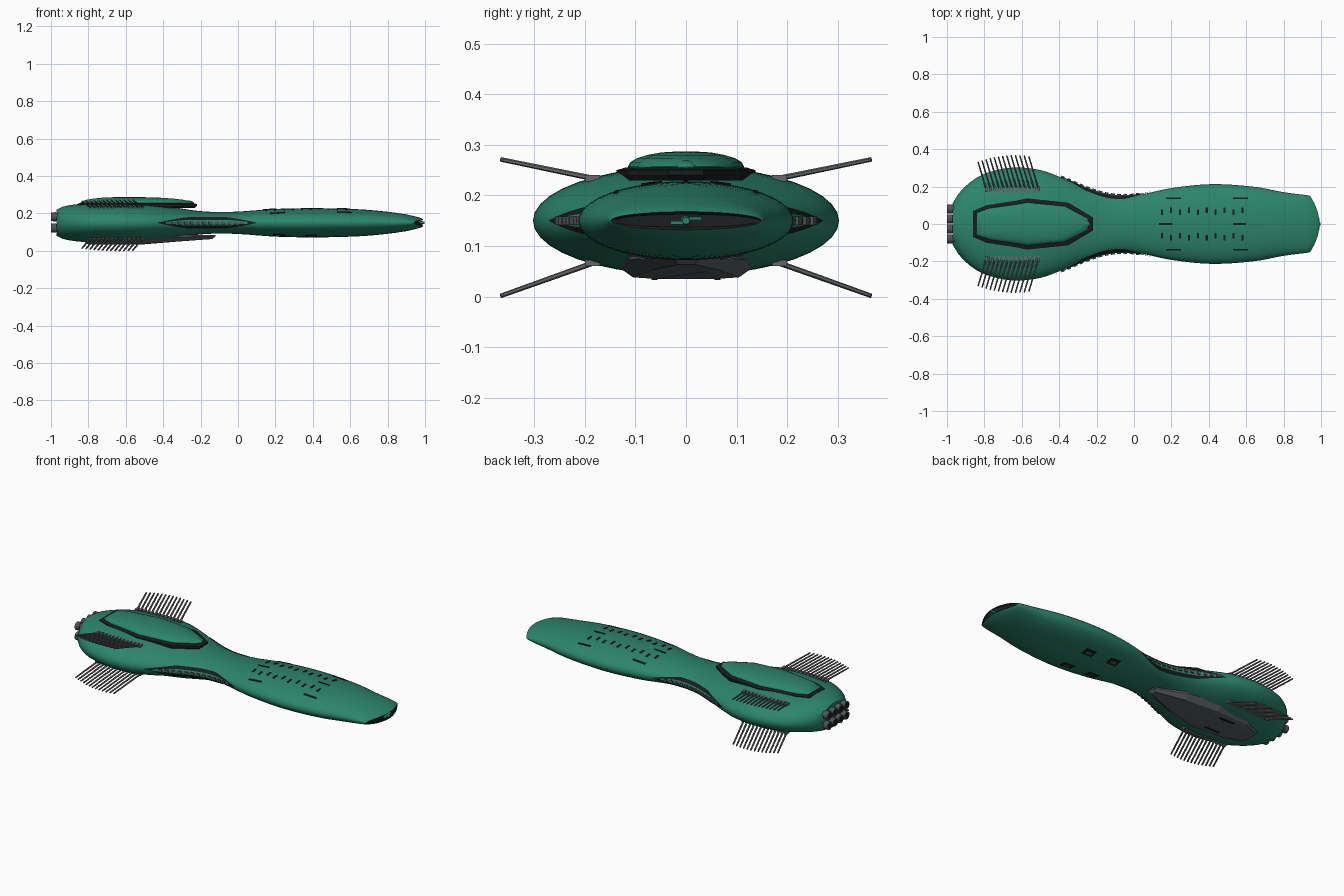
import bpy, bmesh, math
from mathutils import Vector, Matrix

cube = bpy.data.objects.get("Cube")
if cube:
    bpy.data.objects.remove(cube, do_unlink=True)

def material(name, rgb):
    m = bpy.data.materials.new(name)
    m.use_nodes = True
    m.diffuse_color = (*rgb, 1)
    bsdf = m.node_tree.nodes["Principled BSDF"]
    bsdf.inputs["Base Color"].default_value = (*rgb, 1)
    bsdf.inputs["Roughness"].default_value = 0.6
    return m

GREEN = material("hull green", (0.025, 0.235, 0.146))
BLACK = material("trim black", (0.01, 0.012, 0.0125))
GREY = material("metal grey", (0.13, 0.14, 0.145))
DARK = material("keel grey", (0.115, 0.121, 0.138))
ENGINE = material("engine grey", (0.08, 0.087, 0.092))

def finish(name, bm, *mats, angle=None, normals=True):
    if normals:
        bmesh.ops.recalc_face_normals(bm, faces=bm.faces)
    me = bpy.data.meshes.new(name)
    bm.to_mesh(me)
    bm.free()
    ob = bpy.data.objects.new(name, me)
    bpy.context.collection.objects.link(ob)
    for m in mats:
        me.materials.append(m)
    if angle:
        bpy.ops.object.select_all(action='DESELECT')
        ob.select_set(True)
        bpy.context.view_layer.objects.active = ob
        bpy.ops.object.shade_smooth_by_angle(angle=math.radians(angle))

def loft(bm, rings):
    """Bridge closed rings of points and cap both ends."""
    loops = [[bm.verts.new(p) for p in r] for r in rings]
    n = len(loops[0])
    for a, b in zip(loops, loops[1:]):
        for i in range(n):
            bm.faces.new((a[i], a[(i + 1) % n], b[(i + 1) % n], b[i]))
    bm.faces.new(loops[0])
    return bm.faces.new(loops[-1])

def box(bm, centre, size, turn=0):
    mat = Matrix.Translation(centre) @ Matrix.Rotation(turn, 4, 'Z') @ Matrix.Diagonal((*size, 1))
    bmesh.ops.create_cube(bm, size=1, matrix=mat)

def rod(bm, a, b, r1, r2, sides=6):
    a, b = Vector(a), Vector(b)
    d = b - a
    mat = Matrix.Translation((a + b) / 2) @ d.to_track_quat('Z', 'Y').to_matrix().to_4x4()
    bmesh.ops.create_cone(bm, cap_ends=True, segments=sides, radius1=r1, radius2=r2,
                          depth=d.length, matrix=mat)

# Hull stations: x, half width, half height
MID = 0.15
STATIONS = [(-.97, .11, .07), (-.94, .16, .085), (-.88, .22, .097), (-.8, .268, .104),
            (-.65, .302, .108), (-.5, .288, .104), (-.38, .245, .09), (-.25, .19, .068),
            (-.13, .155, .058), (0, .152, .06), (.2, .192, .074), (.42, .213, .078),
            (.65, .198, .072), (.8, .17, .059), (.9, .157, .045)]

def hull(x):
    """Half width and half height of the hull at x, smoothly interpolated."""
    s = STATIONS
    x = min(max(x, s[0][0]), s[-1][0])
    i = max(k for k in range(len(s) - 1) if s[k][0] <= x)
    a, b = s[i], s[i + 1]
    p, q = s[max(i - 1, 0)], s[min(i + 2, len(s) - 1)]
    d = b[0] - a[0]
    t = (x - a[0]) / d
    out = []
    for c in (1, 2):
        m0 = (b[c] - p[c]) / (b[0] - p[0]) * d
        m1 = (q[c] - a[c]) / (q[0] - a[0]) * d
        out.append((2*t**3 - 3*t*t + 1) * a[c] + (t**3 - 2*t*t + t) * m0
                   + (3*t*t - 2*t**3) * b[c] + (t**3 - t*t) * m1)
    return out

def skin_z(x, y):
    w, h = hull(x)
    return h * math.sqrt(max(0, 1 - (y / w) ** 2))

def skin_y(x, z):
    w, h = hull(x)
    return w * math.sqrt(max(0, 1 - (z / h) ** 2))

def oval(x, w, h, bow=0, n=40):
    """Oval ring whose middle bulges forward by bow."""
    angles = [2 * math.pi * k / n for k in range(n)]
    return [(x + bow * math.sin(a) ** 2, w * math.cos(a), MID + h * math.sin(a)) for a in angles]

# Hull with a bowed nose ending in a dark slit
bm = bmesh.new()
rings = [oval(-.97 + 1.87 * k / 60, *hull(-.97 + 1.87 * k / 60)) for k in range(61)]
rings.append(oval(.922, .155, .035, .022))
rings.append(oval(.937, .152, .026, .04))
rings.append(oval(.942, .149, .018, .049))
rings.append(oval(.94, .142, .013, .046))
slit = loft(bm, rings)
for edge in slit.edges:
    for f in edge.link_faces:
        f.material_index = 1
finish("hull", bm, GREEN, BLACK, angle=40)

# Nose sensor inside the slit
bm = bmesh.new()
rod(bm, (.96, 0, MID), (.997, 0, MID), .011, .007, 12)
for s in (-1, 1):
    box(bm, (.976, s * .018, MID + s * .004), (.03, .025, .006))
finish("nose_sensor", bm, GREEN, angle=35)

# Upper deck: dark rim and green canopy share one plan outline
HALF = [(-.86, .07), (-.79, .1), (-.63, .125), (-.57, .137), (-.35, .113), (-.22, .035)]
OUTLINE = HALF + [(x, -y) for x, y in reversed(HALF)]

def plan_ring(sx, sy, z, centre=-.6):
    return [(centre + (x - centre) * sx, y * sy, z) for x, y in OUTLINE]

bm = bmesh.new()
loft(bm, [plan_ring(.97, .97, .23), plan_ring(1, 1, .24), plan_ring(1, 1, .25),
          plan_ring(.94, .88, .255)])
finish("canopy_rim", bm, BLACK)

bm = bmesh.new()
loft(bm, [plan_ring(s + .05, s - .04, z) for s, z in
          ((.86, .245), (.88, .257), (.85, .265), (.76, .273), (.6, .28), (.4, .285), (.17, .287))])
finish("canopy", bm, GREEN, angle=45)

bm = bmesh.new()
bmesh.ops.create_uvsphere(bm, u_segments=20, v_segments=10, radius=1,
    matrix=Matrix.Translation((-.28, 0, .256)) @ Matrix.Diagonal((.045, .026, .014, 1)))
finish("canopy_nose", bm, GREEN, angle=40)

# Keel plate under the rear body, rising towards its front tip
KEEL = [(-.83, .07), (-.72, .13), (-.5, .15), (-.3, .1), (-.12, .025)]
KEEL += [(x, -y) for x, y in reversed(KEEL)]

def keel_ring(sx, sy, drop):
    return [(-.5 + (x + .5) * sx, y * sy, .085 - drop * (1 - max(0, x + .5) * 1.4))
            for x, y in KEEL]

bm = bmesh.new()
loft(bm, [keel_ring(1, 1, 0), keel_ring(1, 1, .015), keel_ring(.95, .7, .047), keel_ring(.85, .4, .05)])
finish("keel", bm, DARK)
bm = bmesh.new()
for s in (-1, 1):
    box(bm, (-.6, s * .062, .037), (.1, .012, .008))
finish("keel_skids", bm, BLACK)

# Four banks of thin swept rods, each with a root strip
for side, sname in ((1, "left"), (-1, "right")):
    for up, uname in ((1, "upper"), (-1, "lower")):
        bm = bmesh.new()
        rise = .038 if up > 0 else -.066
        for k in range(13):
            t = k / 12
            x = -.79 + .28 * t
            reach = 1.03 - .24 * (1 - t) ** 2 - .08 * t ** 3
            root = Vector((x, side * .185, MID + up * .084))
            tip = root + Vector((-.055, side * .185, rise)) * reach
            rod(bm, root, tip, .0055, .0045)
            box(bm, root, (.014, .03, .012))
        finish(f"{sname}_{uname}_rods", bm, GREY)

# Engine nozzles at the tail
NOZZLES = [(y, z) for y in (-.08, -.027, .027, .08) for z in (.122, .182)]
bm, holes = bmesh.new(), bmesh.new()
for y, z in NOZZLES:
    rod(bm, (-.95, y, z), (-.975, y, z), .019, .022, 16)
    rod(bm, (-.972, y, z), (-1, y, z), .025, .023, 16)
    rod(holes, (-.99, y, z), (-1.001, y, z), .016, .016, 16)
finish("engine_nozzles", bm, ENGINE, angle=35)
finish("nozzle_openings", holes, BLACK)

# Lens shaped side galleries along the waist, black edge with a window row
for side, sname in ((1, "left"), (-1, "right")):
    bm = bmesh.new()
    cols = []
    for k in range(33):
        x = -.43 + .53 * k / 32
        reach = .001 + .029 * min(1, 1.25 * math.sin(math.pi * k / 32))
        levels = (-1, -.5, -.25, 0, .25, .5, 1)
        cols.append([bm.verts.new((x, side * (skin_y(x, reach * v) + .005), MID + reach * v))
                     for v in levels])
    for k, (a, b) in enumerate(zip(cols, cols[1:])):
        for j in range(6):
            quad = (a[j], b[j], b[j + 1], a[j + 1])
            f = bm.faces.new(quad[::-1] if side > 0 else quad)
            f.material_index = 1 if j in (0, 5) or k < 3 or k > 28 else 0
    finish(f"{sname}_gallery", bm, GREEN, BLACK, angle=40, normals=False)
    bm = bmesh.new()
    for k in range(13):
        x = -.38 + .4 * k / 12
        slope = (hull(x + .01)[0] - hull(x - .01)[0]) / .02
        box(bm, (x, side * (hull(x)[0] + .005), MID), (.02, .012, .016), side * math.atan(slope))
    finish(f"{sname}_gallery_windows", bm, ENGINE)

def plate(bm, x, y, length, width, up=1, lift=.003):
    """Thin plate that follows the hull skin above or below."""
    corners = [(x + i * length / 2, y + j * width / 2) for i, j in ((-1, -1), (1, -1), (1, 1), (-1, 1))]
    loft(bm, [[(px, py, MID + up * (skin_z(px, py) + d)) for px, py in corners]
              for d in (-.004, lift)])

# Deck windows and slots on the front body
bm = bmesh.new()
for s in (-1, 1):
    for k in range(10):
        plate(bm, .15 + .43 * k / 9, s * (.062 + .012 * (k % 2)), .011, .03)
    for x in (.21, .57):
        plate(bm, x, s * .138, .08, .009)
for x in (.17, .565):
    plate(bm, x, 0, .07, .009)
finish("deck_windows", bm, BLACK)

# Belly hatches
frames, lids = bmesh.new(), bmesh.new()
for x in (.22, .39):
    for y in (-.09, .09):
        plate(frames, x, y, .066, .046, -1)
        plate(lids, x, y, .036, .02, -1, .005)
finish("belly_hatch_frames", frames, BLACK)
finish("belly_hatch_lids", lids, ENGINE)
